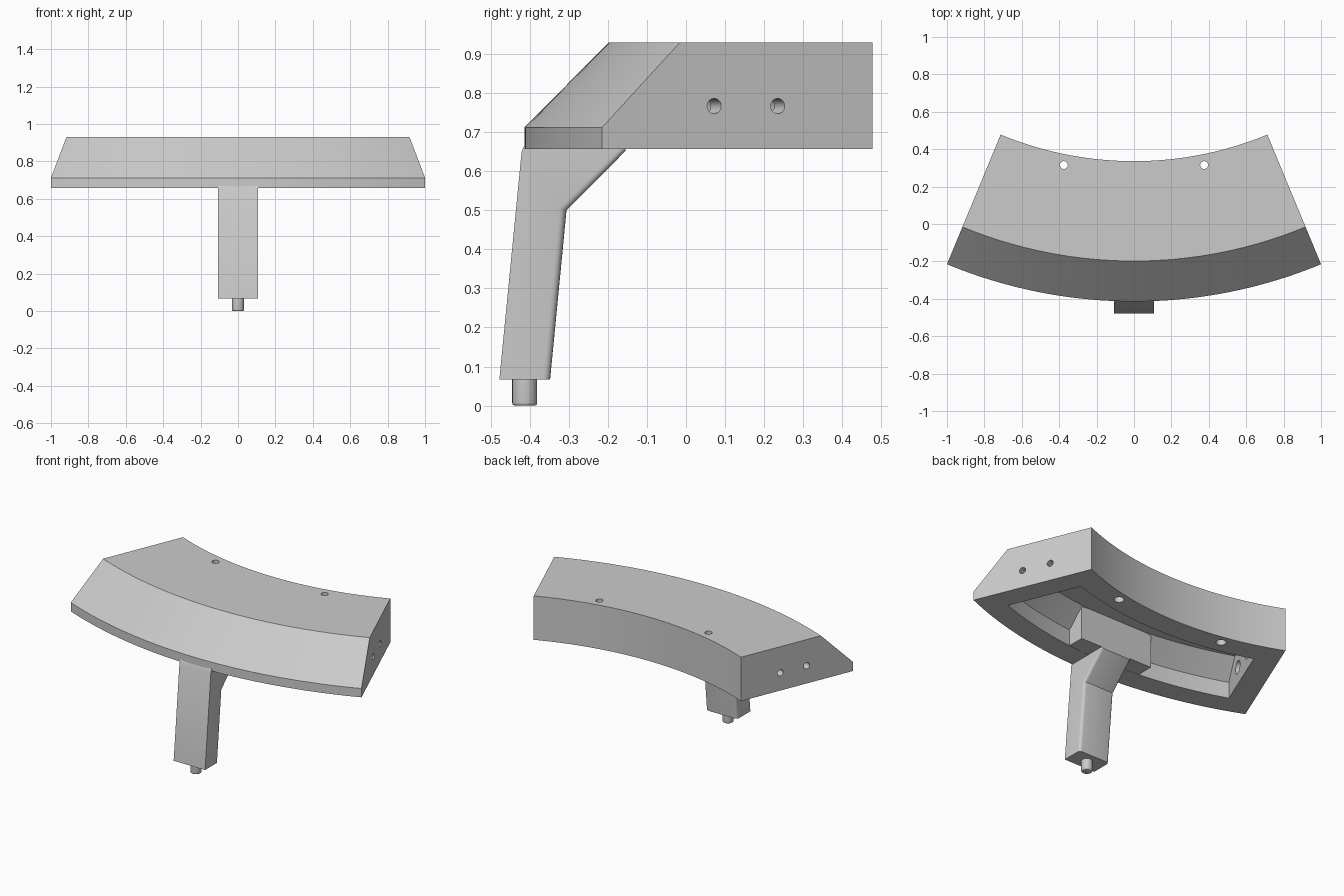
import bpy, bmesh, math
from mathutils import Vector, Matrix

if "Cube" in bpy.data.objects:
    bpy.data.objects.remove(bpy.data.objects["Cube"])

CY = 2.199                    # centre of the arcs on the y axis
HALF = math.radians(22.5)     # half sweep of the arc


def finish(name, bm, angle=25):
    bmesh.ops.recalc_face_normals(bm, faces=bm.faces)
    me = bpy.data.meshes.new(name)
    bm.to_mesh(me)
    bm.free()
    ob = bpy.data.objects.new(name, me)
    bpy.context.collection.objects.link(ob)
    return ob


def smooth(ob, angle=25):
    bpy.ops.object.select_all(action='DESELECT')
    ob.select_set(True)
    bpy.context.view_layer.objects.active = ob
    bpy.ops.object.shade_smooth_by_angle(angle=math.radians(angle))


def sector(name, profile, inset=0.0, steps=48):
    """Sweep an (r, z) profile along the arc, ends pulled in by inset."""
    bm = bmesh.new()
    rings = []
    for i in range(steps + 1):
        t = 2 * i / steps - 1
        ring = []
        for r, z in profile:
            a = t * (HALF - math.asin(inset / r))
            ring.append(bm.verts.new((r * math.sin(a), CY - r * math.cos(a), z)))
        rings.append(ring)
    n = len(profile)
    for a, b in zip(rings, rings[1:]):
        for j in range(n):
            k = (j + 1) % n
            bm.faces.new((a[j], a[k], b[k], b[j]))
    bm.faces.new(rings[0])
    bm.faces.new(rings[-1])
    return finish(name, bm)


def extrude_x(name, profile, half):
    """Extrude a (y, z) profile symmetrically along x."""
    bm = bmesh.new()
    face = bm.faces.new([bm.verts.new((-half, y, z)) for y, z in profile])
    new = bmesh.ops.extrude_face_region(bm, geom=[face])['geom']
    bmesh.ops.translate(bm, vec=(2 * half, 0, 0),
                        verts=[v for v in new if isinstance(v, bmesh.types.BMVert)])
    return finish(name, bm)


def rod(name, start, end, radius, sides=32):
    start, end = Vector(start), Vector(end)
    d = end - start
    bm = bmesh.new()
    m = Matrix.Translation((start + end) / 2) @ d.to_track_quat('Z', 'Y').to_matrix().to_4x4()
    bmesh.ops.create_cone(bm, cap_ends=True, segments=sides, radius1=radius,
                          radius2=radius, depth=d.length, matrix=m)
    return finish(name, bm)


def apply_modifiers(ob):
    bpy.context.view_layer.objects.active = ob
    for m in list(ob.modifiers):
        bpy.ops.object.modifier_apply(modifier=m.name)


def cut(ob, cutter):
    cutter.hide_render = True
    m = ob.modifiers.new("cut", 'BOOLEAN')
    m.operation, m.solver, m.object = 'DIFFERENCE', 'EXACT', cutter
    apply_modifiers(ob)
    bpy.data.objects.remove(cutter)


def bevel(ob, width, test):
    """Round the edges chosen by test(edge)."""
    bm = bmesh.new()
    bm.from_mesh(ob.data)
    bmesh.ops.bevel(bm, geom=[e for e in bm.edges if test(e)], offset=width,
                    segments=4, profile=0.5, affect='EDGES')
    bm.to_mesh(ob.data)
    bm.free()


# Curved body with sloped front
body = sector("curved_body", [(1.863, .657), (1.863, .93), (2.397, .93),
                              (2.613, .712), (2.613, .657)])

# Hollow underside
cut(body, sector("pocket_cutter", [(2.01, .6), (2.01, .87), (2.362, .87),
                                   (2.473, .759), (2.473, .6)], inset=.143))

# Screw holes, wider on the inside
for s in (-1, 1):
    radial = Vector((s * math.sin(HALF), -math.cos(HALF), 0))
    inward = Vector((-s * math.cos(HALF), -math.sin(HALF), 0))
    for r in (2.126, 2.302):
        p = Vector((0, CY, .767)) + radial * r
        cut(body, rod("end_hole_cutter", p - inward * .05, p + inward * .2, .0195))
        cut(body, rod("end_bore_cutter", p + inward * .07, p + inward * .2, .04))
    x, y = s * .375, .315
    cut(body, rod("top_hole_cutter", (x, y, .6), (x, y, 1), .021))
    cut(body, rod("bottom_bore_cutter", (x, y, .6), (x, y, .72), .029))
smooth(body)

# Wide block seating the leg inside the pocket
head = extrude_x("leg_head", [(-.155, .658), (-.155, .872), (-.165, .872),
                              (-.29, .755), (-.29, .658)], .255)

# Leaning leg with a flared back, rear edges rounded
leg = extrude_x("leg", [(-.478, .067), (-.348, .067), (-.306, .5), (-.155, .652),
                        (-.155, .67), (-.412, .67), (-.421, .65)], .108)
bevel(leg, .018, lambda e: abs(e.verts[0].co.x - e.verts[1].co.x) < 1e-4
      and all(v.co.y > -.35 and v.co.z < .66 for v in e.verts))
smooth(leg, 30)

# Peg under the leg
peg = rod("foot_peg", (0, -.413, 0), (0, -.413, .08), .032)
bevel(peg, .007, lambda e: all(v.co.z < .001 - .04 for v in e.verts)
      or all(v.co.z < .001 for v in e.verts))
smooth(peg, 30)
